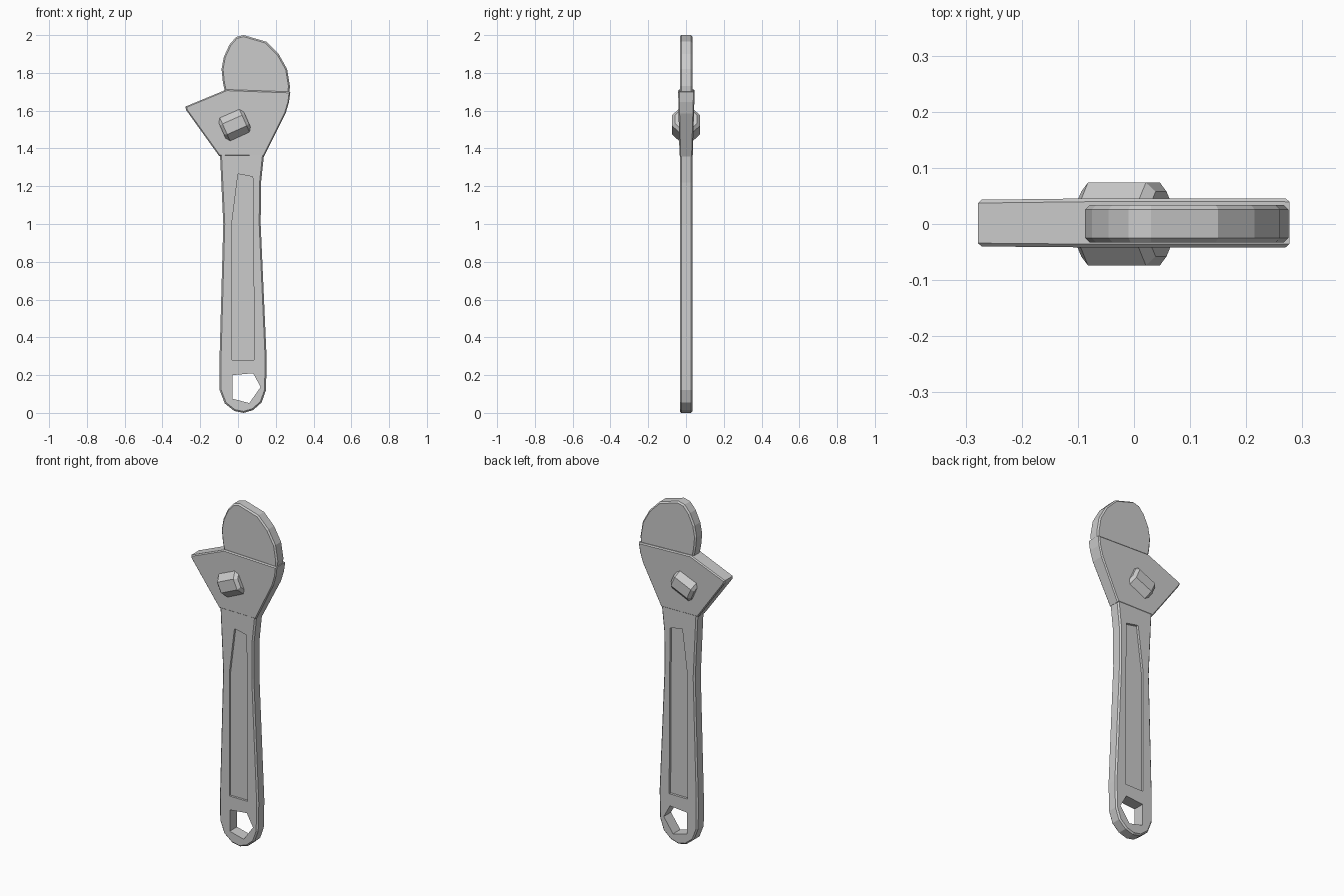
import bpy, bmesh
from math import radians
from mathutils import Matrix

if "Cube" in bpy.data.objects:
    bpy.data.objects.remove(bpy.data.objects["Cube"])


def plate(name, pts, near, far, chamfer=0.0):
    """Prism from an x-z outline; near(z) and far(z) give the y of both caps."""
    bm = bmesh.new()
    a = [bm.verts.new((x, near(z), z)) for x, z in pts]
    b = [bm.verts.new((x, far(z), z)) for x, z in pts]
    caps = [bm.faces.new(a), bm.faces.new(b[::-1])]
    n = len(pts)
    for i in range(n):
        j = (i + 1) % n
        bm.faces.new((a[i], b[i], b[j], a[j]))
    bmesh.ops.recalc_face_normals(bm, faces=bm.faces[:])
    if chamfer:
        rim = list({e for f in caps for e in f.edges})
        bmesh.ops.bevel(bm, geom=rim, offset=chamfer, segments=1,
                        profile=0.5, affect='EDGES')
    return link(name, bm)


def link(name, bm):
    mesh = bpy.data.meshes.new(name)
    bm.to_mesh(mesh)
    bm.free()
    ob = bpy.data.objects.new(name, mesh)
    bpy.context.collection.objects.link(ob)
    return ob


def boolean(target, tool, operation):
    mod = target.modifiers.new(operation.lower(), 'BOOLEAN')
    mod.object, mod.operation, mod.solver = tool, operation, 'EXACT'
    bpy.context.view_layer.objects.active = target
    bpy.ops.object.modifier_apply(modifier=mod.name)
    bpy.data.objects.remove(tool, do_unlink=True)


# Handle, running up into the thinner fixed jaw
outline = [
    (0.03, 0.0), (0.08, 0.015), (0.125, 0.055), (0.148, 0.12), (0.152, 0.28),
    (0.12, 1.0), (0.122, 1.22), (0.137, 1.36), (0.25, 1.59), (0.268, 1.65),
    (0.275, 1.73), (0.26, 1.82), (0.215, 1.9), (0.15, 1.965), (0.03, 2.0),
    (-0.01, 1.99), (-0.045, 1.95), (-0.075, 1.885), (-0.087, 1.82),
    (-0.08, 1.75), (-0.065, 1.68), (-0.095, 1.36), (-0.078, 1.0),
    (-0.098, 0.28), (-0.097, 0.12), (-0.07, 0.05), (-0.02, 0.01)]
wrench = plate("wrench_body", outline, lambda z: -0.033, lambda z: 0.034, 0.008)

# Head wedge with the lower jaw, thickening towards its top edge
head = plate(
    "lower_jaw",
    [(-0.1, 1.36), (0.138, 1.357), (0.252, 1.585), (0.27, 1.645),
     (0.277, 1.70), (-0.06, 1.712), (-0.278, 1.622), (-0.276, 1.605)],
    lambda z: -0.0345 - 0.0075 * (z - 1.357) / 0.355,
    lambda z: 0.0355 + 0.0105 * (z - 1.357) / 0.355, 0.006)
boolean(wrench, head, 'UNION')

# Five-sided hanging hole
hole = plate("hanging_hole_cutter",
             [(-0.03, 0.2), (0.08, 0.21), (0.12, 0.137), (0.06, 0.052), (-0.03, 0.075)],
             lambda z: -0.2, lambda z: 0.2)
boolean(wrench, hole, 'DIFFERENCE')

# Long shallow recess on both faces of the handle
for side in (-1, 1):
    recess = plate("recess_cutter",
                   [(-0.033, 0.28), (0.085, 0.28), (0.082, 1.0), (0.078, 1.25),
                    (0.0, 1.265), (-0.033, 1.0)],
                   lambda z: side * 0.02, lambda z: side * 0.2)
    boolean(wrench, recess, 'DIFFERENCE')

# Eight-sided adjusting screw with chamfered ends
bm = bmesh.new()
bmesh.ops.create_cone(bm, cap_ends=True, segments=8, radius1=0.08, radius2=0.08,
                      depth=0.145, matrix=Matrix.Rotation(radians(22.5), 4, 'Z'))
ends = [e for e in bm.edges if abs(e.verts[0].co.z - e.verts[1].co.z) < 1e-4]
bmesh.ops.bevel(bm, geom=ends, offset=0.016, segments=1, profile=0.5, affect='EDGES')
bmesh.ops.transform(
    bm, verts=bm.verts[:],
    matrix=Matrix.Translation((-0.018, 0, 1.525)) @ Matrix.Rotation(radians(66), 4, 'Y'))
link("adjusting_screw", bm)
